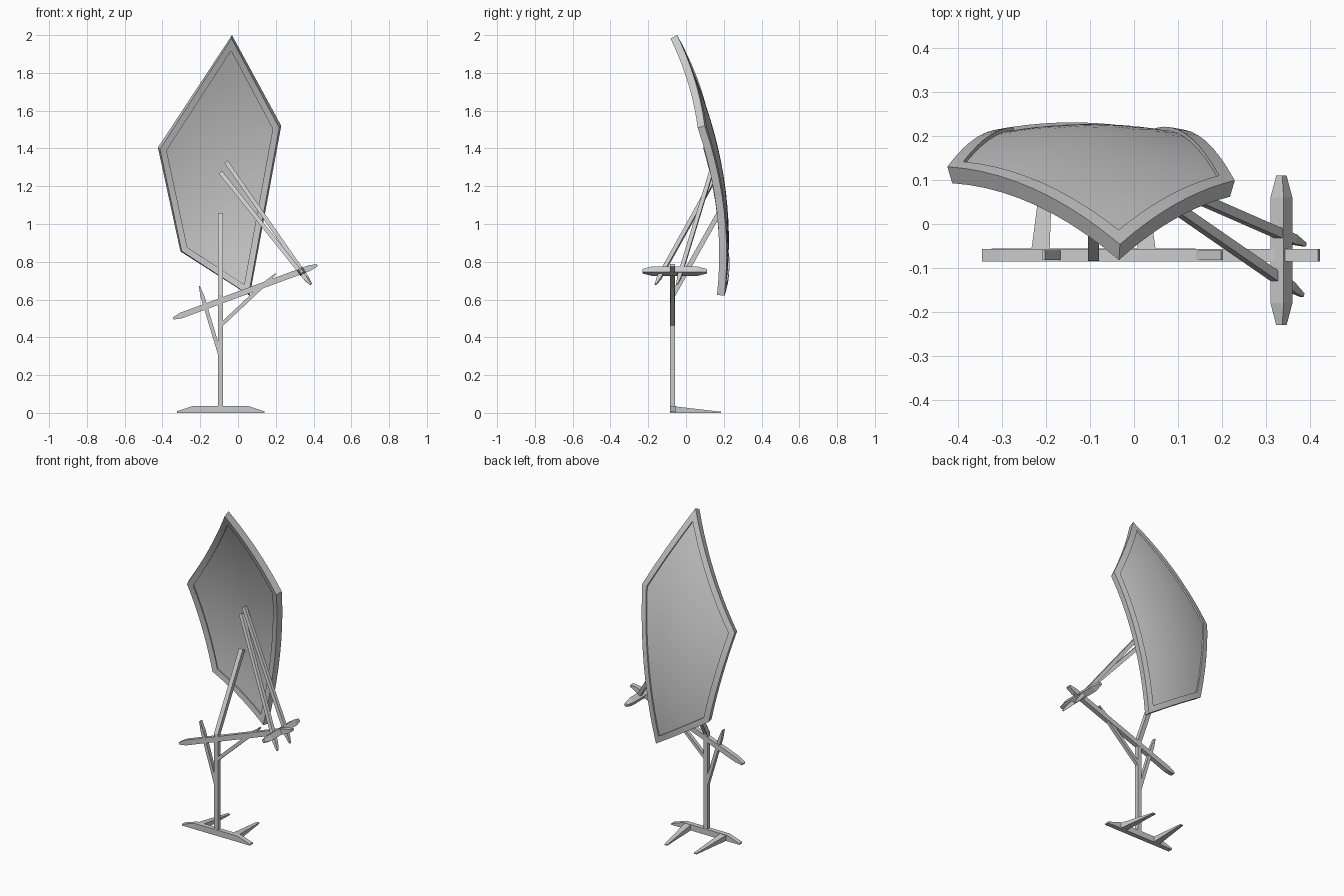
import bpy, bmesh, math
from mathutils import Vector

if "Cube" in bpy.data.objects:
    bpy.data.objects.remove(bpy.data.objects["Cube"])


def make(name, verts, faces, smooth=False):
    me = bpy.data.meshes.new(name)
    me.from_pydata([tuple(v) for v in verts], [], faces)
    bm = bmesh.new()
    bm.from_mesh(me)
    bmesh.ops.recalc_face_normals(bm, faces=bm.faces)
    bm.to_mesh(me)
    bm.free()
    ob = bpy.data.objects.new(name, me)
    bpy.context.collection.objects.link(ob)
    if smooth:
        bpy.ops.object.select_all(action='DESELECT')
        ob.select_set(True)
        bpy.context.view_layer.objects.active = ob
        bpy.ops.object.shade_smooth_by_angle(angle=math.radians(30))
    return ob


def beam(name, a, b, w, d, side=(0, 1, 0), t0=None, t1=None):
    """Four-sided beam; w across, d along side. t = (length, w scale, d scale) tapers an end."""
    a, b = Vector(a), Vector(b)
    ax = (b - a).normalized()
    across = ax.cross(Vector(side)).normalized()
    dep = across.cross(ax)
    st = [(a, t0[1], t0[2]), (a + ax * t0[0], 1, 1)] if t0 else [(a, 1, 1)]
    st += [(b - ax * t1[0], 1, 1), (b, t1[1], t1[2])] if t1 else [(b, 1, 1)]
    verts = [p + across * (i * w * sw / 2) + dep * (j * d * sd / 2)
             for p, sw, sd in st for i, j in ((-1, -1), (1, -1), (1, 1), (-1, 1))]
    faces = [(k * 4 + i, k * 4 + (i + 1) % 4, k * 4 + 4 + (i + 1) % 4, k * 4 + 4 + i)
             for k in range(len(st) - 1) for i in range(4)]
    n = len(verts)
    return make(name, verts, faces + [(0, 1, 2, 3), (n - 4, n - 3, n - 2, n - 1)])


def extrude_profile(name, pts, place, lo, hi):
    n = len(pts)
    verts = [place(p, t) for t in (lo, hi) for p in pts]
    faces = [tuple(range(n)), tuple(range(n, 2 * n))]
    faces += [(i, (i + 1) % n, n + (i + 1) % n, n + i) for i in range(n)]
    return make(name, verts, faces)


# Curved five-sided dish with a raised rim on both sides
OUT = [Vector(p) for p in ((-.032, 2.0), (.229, 1.52), (.062, .62), (-.305, .855), (-.424, 1.405))]
CX, CZ, KX, KZ = -.1, .91, .45, .235
THICK, RIM, STEP, N = .04, .034, .008, 10


def on_dish(p, depth):
    dx, dz = p.x - CX, p.y - CZ
    nor = Vector((2 * KX * dx, 1, 2 * KZ * dz)).normalized()
    return Vector((p.x, .235 - KX * dx * dx - KZ * dz * dz, p.y)) - nor * depth


def inset(poly, w):
    res = []
    for i, p in enumerate(poly):
        u = (poly[i - 1] - p).normalized()
        v = (poly[(i + 1) % len(poly)] - p).normalized()
        res.append(p + (u + v).normalized() * (w / math.sin(u.angle(v) / 2)))
    return res


def ring(poly, depth):
    return [on_dish(p.lerp(poly[(i + 1) % len(poly)], k / N), depth)
            for i, p in enumerate(poly) for k in range(N)]


inner = inset(OUT, RIM)
mid = sum(inner, Vector((0, 0))) / 5


def inner_rings(depth):
    return [ring([mid.lerp(p, s / 8) for p in inner], depth) for s in range(8, 0, -1)]


back, front = STEP, THICK - STEP
rings = inner_rings(back)[::-1] + [ring(inner, 0), ring(OUT, 0), ring(OUT, THICK), ring(inner, THICK)]
rings += inner_rings(front)
M = 5 * N
verts = [v for r in rings for v in r] + [on_dish(mid, back), on_dish(mid, front)]
faces = [(k * M + i, k * M + (i + 1) % M, k * M + M + (i + 1) % M, k * M + M + i)
         for k in range(len(rings) - 1) for i in range(M)]
last = (len(rings) - 1) * M
for i in range(M):
    j = (i + 1) % M
    faces += [(i, j, last + M), (last + i, last + j, last + M + 1)]
make("dish", verts, faces, True)

# Bent post reaching back to the dish
PX, PY = -.092, -.071
extrude_profile("post", [(-.084, 0), (-.084, .625), (.16, 1.058), (.182, 1.045), (-.058, .617), (-.058, 0)],
                lambda p, t: (t, p[0], p[1]), PX - .013, PX + .013)

# Base bar with sloping ends, and two backward toes
extrude_profile("base_bar", [(-.232, 0), (-.232, .008), (-.148, .036), (.148, .036), (.232, .008), (.232, 0)],
                lambda p, t: (PX + p[0], t, p[1]), -.085, -.056)
for side, label in ((-1, "left"), (1, "right")):
    x0, x1 = PX + side * .121, PX + side * .1
    v = [(x0 - .021, -.065, 0), (x0 + .021, -.065, 0), (x0 + .021, -.065, .035), (x0 - .021, -.065, .035),
         (x1 - .009, .185, 0), (x1 + .009, .185, 0), (x1 + .009, .185, .006), (x1 - .009, .185, .006)]
    make(label + "_toe", v, [(0, 1, 2, 3), (4, 5, 6, 7), (0, 1, 5, 4), (1, 2, 6, 5), (2, 3, 7, 6), (3, 0, 4, 7)])

# Branches rising from the post
beam("left_branch", (-.093, .30, 0)[:1] + (PY, .30), (-.205, PY, .672), .02, .022, t1=(.06, .3, 1))
beam("right_branch", (-.09, PY, .465), (.2, PY, .737), .02, .022, t1=(.06, .3, 1))

# Long sloping arm and the crossbar at its end
beam("arm", (-.343, PY, .5), (.42, PY, .782), .031, .028, t0=(.045, .4, 1), t1=(.045, .4, 1))
beam("crossbar", (.335, -.23, .75), (.335, .11, .75), .036, .036, side=(.55, 0, -.83),
     t0=(.05, .45, .5), t1=(.05, .45, .5))

# Paired struts from the crossbar to the dish
beam("upper_strut", (.388, -.047, .682), (-.062, .15, 1.328), .022, .022, t0=(.05, .4, .4))
beam("lower_strut", (.383, -.162, .68), (-.09, .165, 1.27), .022, .022, t0=(.05, .4, .4))
